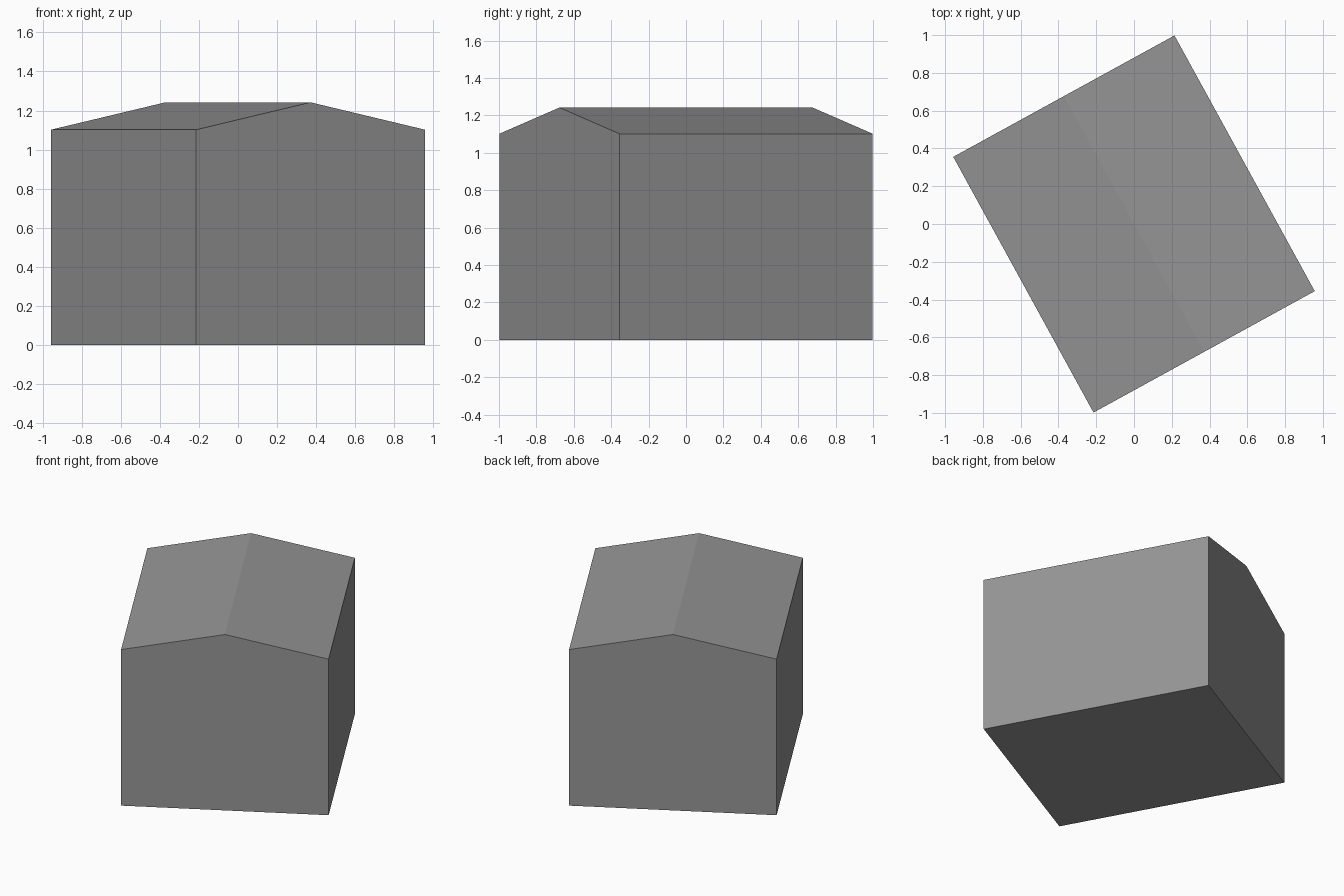
import bpy, bmesh, math

cube = bpy.data.objects.get("Cube")
if cube:
    bpy.data.objects.remove(cube, do_unlink=True)

WIDTH, LENGTH = 1.336, 1.544
EAVE, RIDGE = 1.102, 1.242
TURN = math.radians(28.75)

# Plain grey for the whole building
grey = bpy.data.materials.new("plain_grey")
grey.use_nodes = True
colour = (0.3, 0.3, 0.3, 1)
grey.diffuse_color = colour
grey.node_tree.nodes["Principled BSDF"].inputs["Base Color"].default_value = colour

# Gable end profile, extruded along the ridge
w = WIDTH / 2
profile = [(-w, 0), (w, 0), (w, EAVE), (0, RIDGE), (-w, EAVE)]
bm = bmesh.new()
gable = bm.faces.new([bm.verts.new((x, -LENGTH / 2, z)) for x, z in profile])
result = bmesh.ops.extrude_face_region(bm, geom=[gable], use_keep_orig=True)
far_end = [v for v in result["geom"] if isinstance(v, bmesh.types.BMVert)]
bmesh.ops.translate(bm, verts=far_end, vec=(0, LENGTH, 0))
bmesh.ops.recalc_face_normals(bm, faces=bm.faces)

mesh = bpy.data.meshes.new("gabled_building")
bm.to_mesh(mesh)
bm.free()
mesh.materials.append(grey)

# Turn the building on its plot
building = bpy.data.objects.new("gabled_building", mesh)
building.rotation_euler.z = TURN
bpy.context.collection.objects.link(building)
